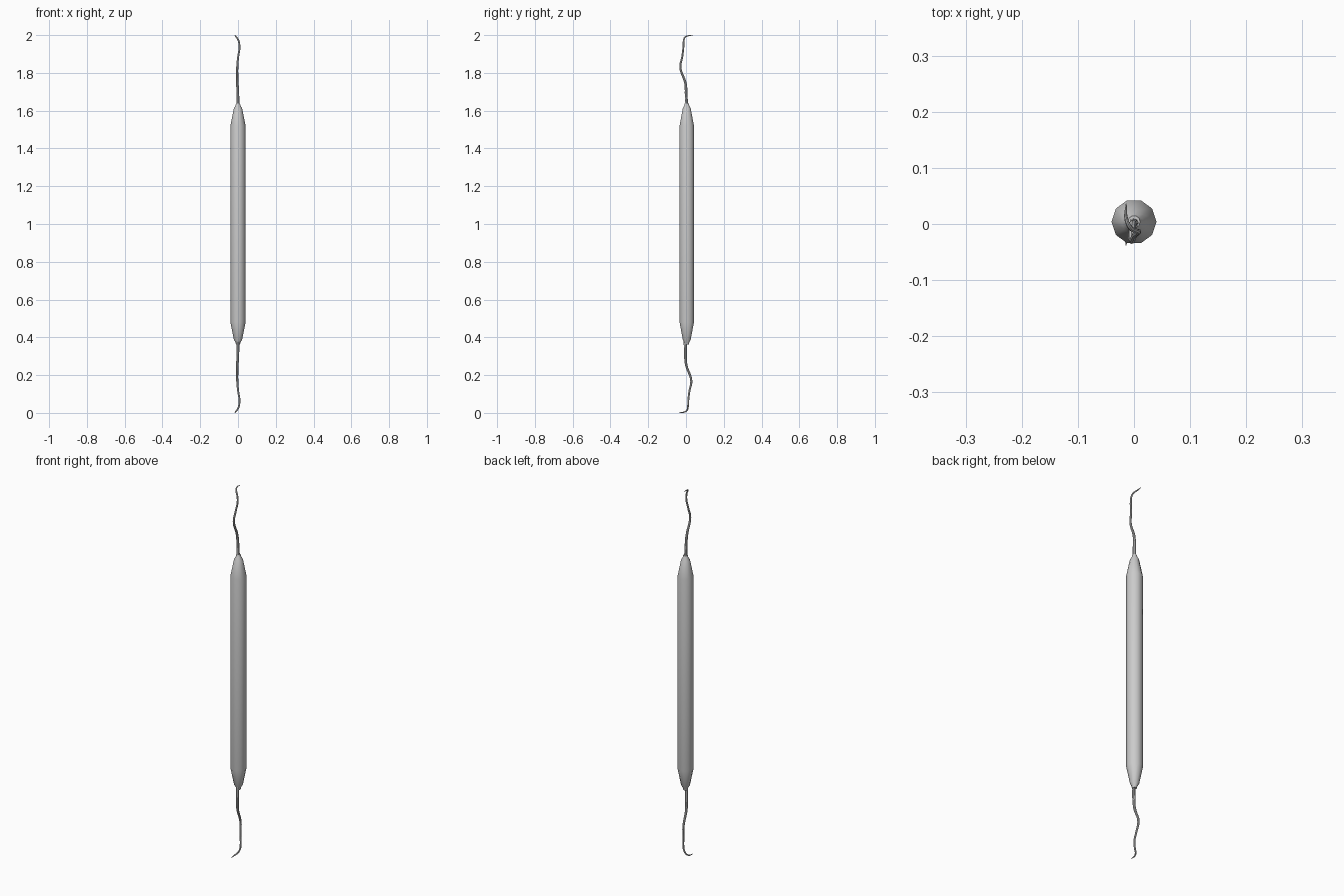
import bpy, math, bmesh

if "Cube" in bpy.data.objects:
    bpy.data.objects.remove(bpy.data.objects["Cube"])

SIDES = 10

def lathe(name, profile, cy):
    # ten-sided turned body around a vertical axis
    bm = bmesh.new()
    rings = [[bm.verts.new((r * math.cos(2 * math.pi * i / SIDES),
                            cy + r * math.sin(2 * math.pi * i / SIDES), z))
              for i in range(SIDES)] for r, z in profile]
    for a, b in zip(rings, rings[1:]):
        for i in range(SIDES):
            j = (i + 1) % SIDES
            bm.faces.new((a[i], a[j], b[j], b[i]))
    bm.faces.new(rings[0][::-1])
    bm.faces.new(rings[-1])
    return finish(name, bm)

def finish(name, bm):
    me = bpy.data.meshes.new(name)
    bm.to_mesh(me)
    bm.free()
    ob = bpy.data.objects.new(name, me)
    bpy.context.collection.objects.link(ob)
    smooth(ob)
    return ob

def smooth(ob):
    bpy.ops.object.select_all(action='DESELECT')
    ob.select_set(True)
    bpy.context.view_layer.objects.active = ob
    bpy.ops.object.shade_smooth_by_angle(angle=math.radians(40))

def shank(name, points, flip):
    # bent wire with a tapering hooked tip; flip turns it half round about x
    cu = bpy.data.curves.new(name, 'CURVE')
    cu.dimensions = '3D'
    cu.bevel_depth = 1.0
    cu.bevel_resolution = 2
    cu.resolution_u = 5
    cu.use_fill_caps = True
    sp = cu.splines.new('BEZIER')
    sp.bezier_points.add(len(points) - 1)
    for bp, (x, y, z, r) in zip(sp.bezier_points, points):
        bp.co = (x, -y - 0.002, 2 - z) if flip else (x, y, z)
        bp.radius = r
        bp.handle_left_type = bp.handle_right_type = 'AUTO'
    ob = bpy.data.objects.new(name, cu)
    bpy.context.collection.objects.link(ob)
    bpy.ops.object.select_all(action='DESELECT')
    ob.select_set(True)
    bpy.context.view_layer.objects.active = ob
    bpy.ops.object.convert(target='MESH')
    smooth(bpy.context.view_layer.objects.active)

# handle: lower half profile mirrored about z = 1
half = [(0.011, 0.362), (0.013, 0.372), (0.022, 0.388), (0.040, 0.48)]
lathe("handle", half + [(r, 2 - z) for r, z in half[::-1]], 0.004)

# shanks: x, y, z, radius
path = [(0.000, 0.002, 1.62, 0.0085), (-0.001, 0.001, 1.68, 0.0075),
        (-0.003, -0.003, 1.745, 0.0065), (-0.004, -0.030, 1.83, 0.0055),
        (0.001, -0.020, 1.885, 0.0050), (0.008, -0.014, 1.935, 0.0048),
        (0.003, -0.012, 1.970, 0.0045), (-0.007, -0.006, 1.988, 0.0042),
        (-0.014, 0.010, 1.996, 0.0034), (-0.014, 0.036, 1.999, 0.0010)]
shank("upper_shank", path, False)
shank("lower_shank", path, True)
